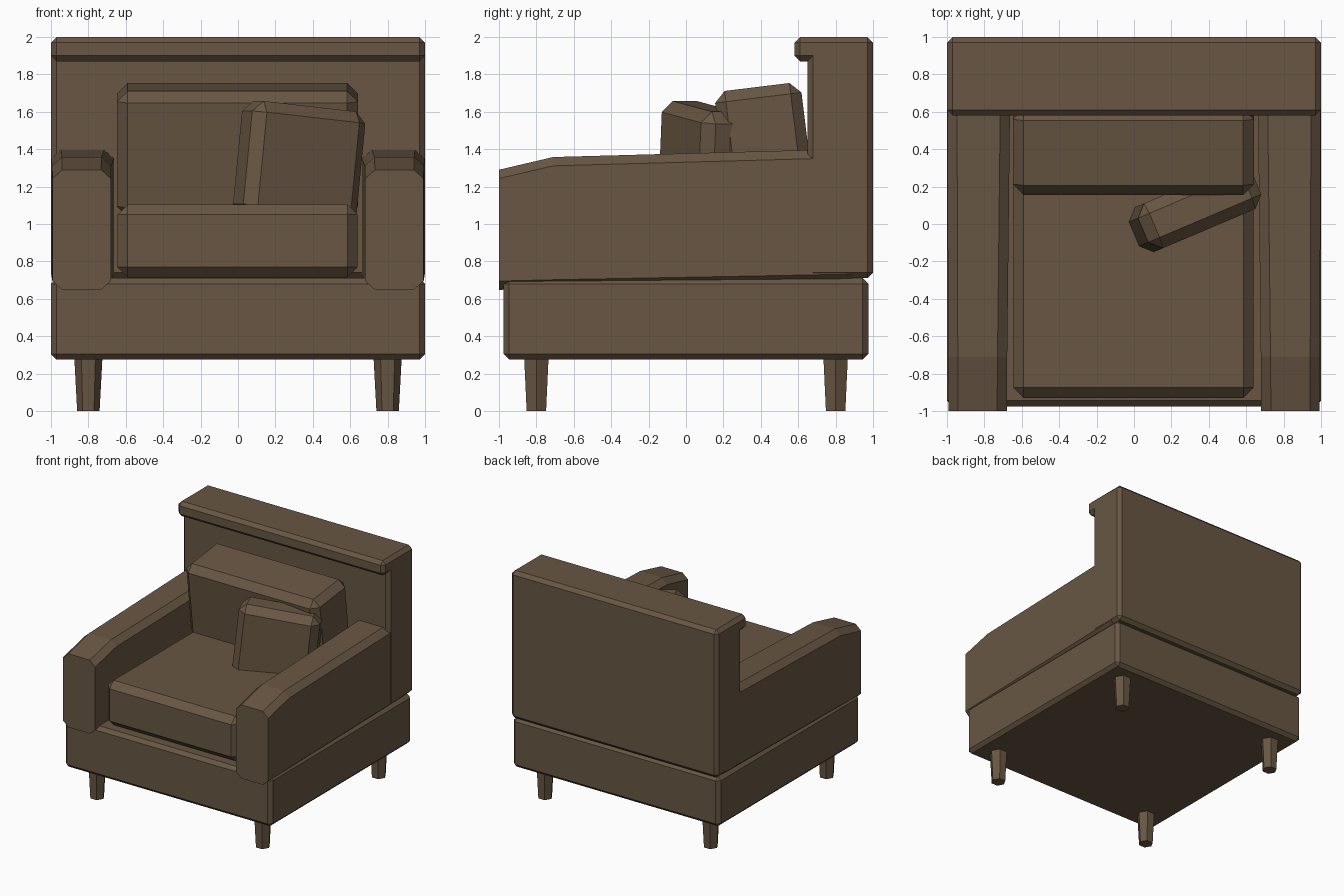
import bpy, bmesh
from math import radians
from mathutils import Matrix, Vector

if "Cube" in bpy.data.objects:
    bpy.data.objects.remove(bpy.data.objects["Cube"])

fabric = bpy.data.materials.new("brown fabric")
fabric.diffuse_color = (0.14, 0.094, 0.056, 1)
fabric.use_nodes = True
fabric.node_tree.nodes["Principled BSDF"].inputs["Base Color"].default_value = fabric.diffuse_color


def finish(name, bm):
    bmesh.ops.recalc_face_normals(bm, faces=bm.faces)
    me = bpy.data.meshes.new(name)
    bm.to_mesh(me)
    bm.free()
    me.materials.append(fabric)
    ob = bpy.data.objects.new(name, me)
    bpy.context.collection.objects.link(ob)
    return ob


def chamfer_box(name, size, centre, chamfer, rot=(0, 0, 0)):
    bm = bmesh.new()
    bmesh.ops.create_cube(bm, size=1, matrix=Matrix.Diagonal((*size, 1)))
    bmesh.ops.bevel(bm, geom=bm.edges[:], offset=chamfer, offset_type='OFFSET',
                    segments=1, affect='EDGES')
    ob = finish(name, bm)
    ob.location = centre
    ob.rotation_euler = [radians(a) for a in rot]
    return ob


def span_box(name, lo, hi, chamfer):
    lo, hi = Vector(lo), Vector(hi)
    return chamfer_box(name, hi - lo, (lo + hi) / 2, chamfer)


# Frame: base, backrest and its overhanging cap
span_box("base", (-1, -0.975, 0.275), (1, 0.975, 0.71), 0.03)
span_box("backrest", (-1, 0.65, 0.71), (1, 1, 1.95), 0.03)
span_box("backrest_cap", (-1, 0.58, 1.87), (1, 1, 2), 0.03)

# Cushions
span_box("seat_cushion", (-0.645, -0.93, 0.715), (0.64, 0.68, 1.105), 0.055)
chamfer_box("back_cushion", (1.29, 0.465, 0.68), (-0.003, 0.421, 1.395), 0.058, (7, 0, 0))
chamfer_box("throw_pillow", (0.66, 0.26, 0.62), (0.327, 0.085, 1.321), 0.06, (0, 6, 23))

# Armrests: chamfered section lofted front to back
# each ring: y, inner x, outer x, bottom z, top z
ARM = [(-1, 0.68, 0.992, 0.648, 1.29),
       (-0.71, 0.678, 0.994, 0.655, 1.358),
       (0.89, 0.66, 0.999, 0.685, 1.402)]


def armrest(name, side):
    bm = bmesh.new()
    rings = []
    c, d = 0.052, 0.047
    for y, a, b, lo, hi in ARM:
        pts = [(a + c, lo), (b - c, lo), (b, lo + d), (b, hi - d),
               (b - c, hi), (a + c, hi), (a, hi - d), (a, lo + d)]
        rings.append([bm.verts.new((side * x, y, z)) for x, z in pts])
    for r, s in zip(rings, rings[1:]):
        for i in range(8):
            j = (i + 1) % 8
            bm.faces.new((r[i], r[j], s[j], s[i]))
    bm.faces.new(rings[0])
    bm.faces.new(rings[-1])
    finish(name, bm)


armrest("left_armrest", -1)
armrest("right_armrest", 1)

# Tapered six-sided legs
for fy, front in ((-1, "front"), (1, "back")):
    for fx, side in ((-1, "left"), (1, "right")):
        bm = bmesh.new()
        bmesh.ops.create_cone(bm, cap_ends=True, segments=6, radius1=0.06, radius2=0.076,
                              depth=0.3, matrix=Matrix.Rotation(radians(90), 4, 'Z'))
        leg = finish(f"{front}_{side}_leg", bm)
        leg.location = (fx * 0.8, fy * 0.8, 0.15)
